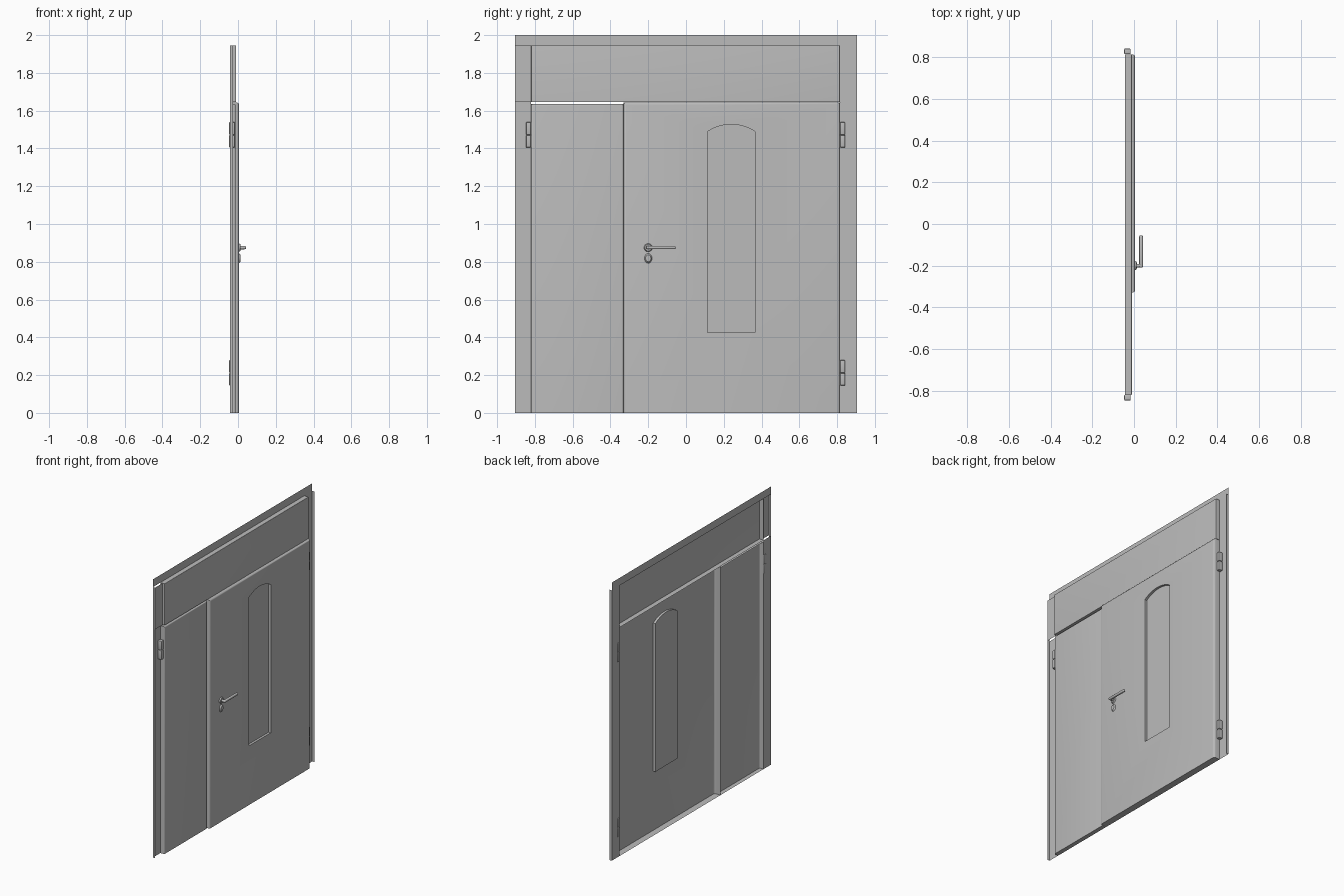
import bpy, bmesh, math
from mathutils import Matrix, Vector

if "Cube" in bpy.data.objects:
    bpy.data.objects.remove(bpy.data.objects["Cube"])

grey = bpy.data.materials.new("light_grey")
grey.use_nodes = True
colour = (0.5, 0.5, 0.5, 1)
grey.diffuse_color = colour
grey.node_tree.nodes["Principled BSDF"].inputs["Base Color"].default_value = colour

BACK = -0.043          # plane of the casing
LIP = -0.026           # front of the casing's folded lip


def finish(bm, name, smooth=True):
    mesh = bpy.data.meshes.new(name)
    bm.to_mesh(mesh)
    bm.free()
    obj = bpy.data.objects.new(name, mesh)
    bpy.context.collection.objects.link(obj)
    mesh.materials.append(grey)
    if smooth:
        bpy.ops.object.select_all(action='DESELECT')
        bpy.context.view_layer.objects.active = obj
        obj.select_set(True)
        bpy.ops.object.shade_smooth_by_angle(angle=math.radians(35))
    return obj


def add_loop(bm, points):
    return [bm.verts.new(p) for p in points]


def bridge(bm, a, b):
    n = len(a)
    for i in range(n):
        bm.faces.new((a[i], a[(i + 1) % n], b[(i + 1) % n], b[i]))


def loop_edges(bm, loop):
    return [bm.edges.get((loop[i - 1], loop[i])) or bm.edges.new((loop[i - 1], loop[i]))
            for i in range(len(loop))]


def tray(name, y0, y1, z0, z1, front, radius, window=None, glass_x=0):
    """Folded sheet panel, open at the back, with rounded side and top edges."""
    bm = bmesh.new()

    def rect(x, d):
        return add_loop(bm, [(x, y0 + d, z0), (x, y1 - d, z0),
                             (x, y1 - d, z1 - d), (x, y0 + d, z1 - d)])
    last = rect(BACK, 0)
    for i in range(5):
        a = math.radians(22.5 * i)
        ring = rect(front - radius * (1 - math.sin(a)), radius * (1 - math.cos(a)))
        bridge(bm, last, ring)
        last = ring
    if window:
        # Opening, its reveal and the recessed pane
        rim = add_loop(bm, [(front, y, z) for y, z in window])
        pane = add_loop(bm, [(glass_x, y, z) for y, z in window])
        edges = loop_edges(bm, last) + loop_edges(bm, rim)
        bmesh.ops.triangle_fill(bm, edges=edges, use_beauty=True, normal=(1, 0, 0))
        bridge(bm, rim, pane)
        bm.faces.new(pane)
    else:
        bm.faces.new(last)
    bmesh.ops.recalc_face_normals(bm, faces=bm.faces)
    return finish(bm, name)


def sheet(name, x, y0, y1, z0, z1, lip_y=None):
    """Flat casing strip, with an optional folded lip on the edge at lip_y."""
    bm = bmesh.new()
    bm.faces.new(add_loop(bm, [(x, y0, z0), (x, y1, z0), (x, y1, z1), (x, y0, z1)]))
    if lip_y is not None:
        bm.faces.new(add_loop(bm, [(BACK, lip_y, z0), (LIP, lip_y, z0),
                                   (LIP, lip_y, z1), (BACK, lip_y, z1)]))
    return finish(bm, name, False)


def box(name, x0, x1, y0, y1, z0, z1, bevel=0):
    bm = bmesh.new()
    size = Vector((x1 - x0, y1 - y0, z1 - z0))
    centre = Vector((x0 + x1, y0 + y1, z0 + z1)) / 2
    bmesh.ops.create_cube(bm, size=1, matrix=Matrix.Translation(centre) @ Matrix.Diagonal((*size, 1)))
    if bevel:
        bmesh.ops.bevel(bm, geom=bm.edges[:], offset=bevel, segments=3,
                        profile=0.5, affect='EDGES')
    return finish(bm, name)


def disc(name, x0, x1, y, z, r0, r1, stretch=1):
    """Round part whose axis runs along x."""
    bm = bmesh.new()
    turn = Matrix.Rotation(math.pi / 2, 4, 'Y')
    place = Matrix.Translation(((x0 + x1) / 2, y, z)) @ Matrix.Diagonal((1, 1, stretch, 1))
    bmesh.ops.create_cone(bm, cap_ends=True, segments=24, radius1=r0, radius2=r1,
                          depth=x1 - x0, matrix=place @ turn)
    return finish(bm, name)


# Casing around the opening
sheet("top_casing", BACK, -0.905, 0.905, 1.945, 2)
sheet("left_casing", BACK, 0.815, 0.905, 0, 1.945, 0.905)
sheet("right_casing_lower", BACK, -0.905, -0.82, 0, 1.645, -0.905)
sheet("right_casing_upper", LIP, -0.905, -0.82, 1.645, 1.945, -0.905)

# Arched window outline in the main leaf
arch_y, half, spring, rise = 0.24, 0.125, 1.49, 0.037
arc_r = (half ** 2 + rise ** 2) / (2 * rise)
sweep = math.asin(half / arc_r)
outline = [(arch_y - half, 0.425), (arch_y + half, 0.425)]
for i in range(13):
    a = sweep * (1 - i / 6)
    outline.append((arch_y + arc_r * math.sin(a), spring + rise - arc_r * (1 - math.cos(a))))

# Panels
tray("transom_panel", -0.82, 0.815, 1.646, 1.945, -0.01, 0.003)
tray("side_leaf", -0.82, -0.331, 0, 1.635, -0.012, 0.01)
tray("main_leaf", -0.33, 0.815, 0, 1.644, 0.005, 0.014, outline, -0.012)

# Hinges, each of two knuckles
for name, y0, z0 in (("main_upper", 0.816, 1.405), ("main_lower", 0.816, 0.145),
                     ("side_upper", -0.847, 1.405)):
    for part, low in (("bottom", z0), ("top", z0 + 0.068)):
        box(f"{name}_hinge_{part}", -0.047, -0.016, y0, y0 + 0.026, low, low + 0.066, 0.004)

# Handle and lock cover
disc("handle_rosette", 0.005, 0.013, -0.2, 0.875, 0.022, 0.018)
disc("handle_neck", 0.012, 0.034, -0.2, 0.875, 0.009, 0.009)
box("handle_lever", 0.025, 0.043, -0.21, -0.055, 0.867, 0.884, 0.006)
disc("lock_cover", 0.005, 0.014, -0.2, 0.818, 0.02, 0.014, 1.3)
